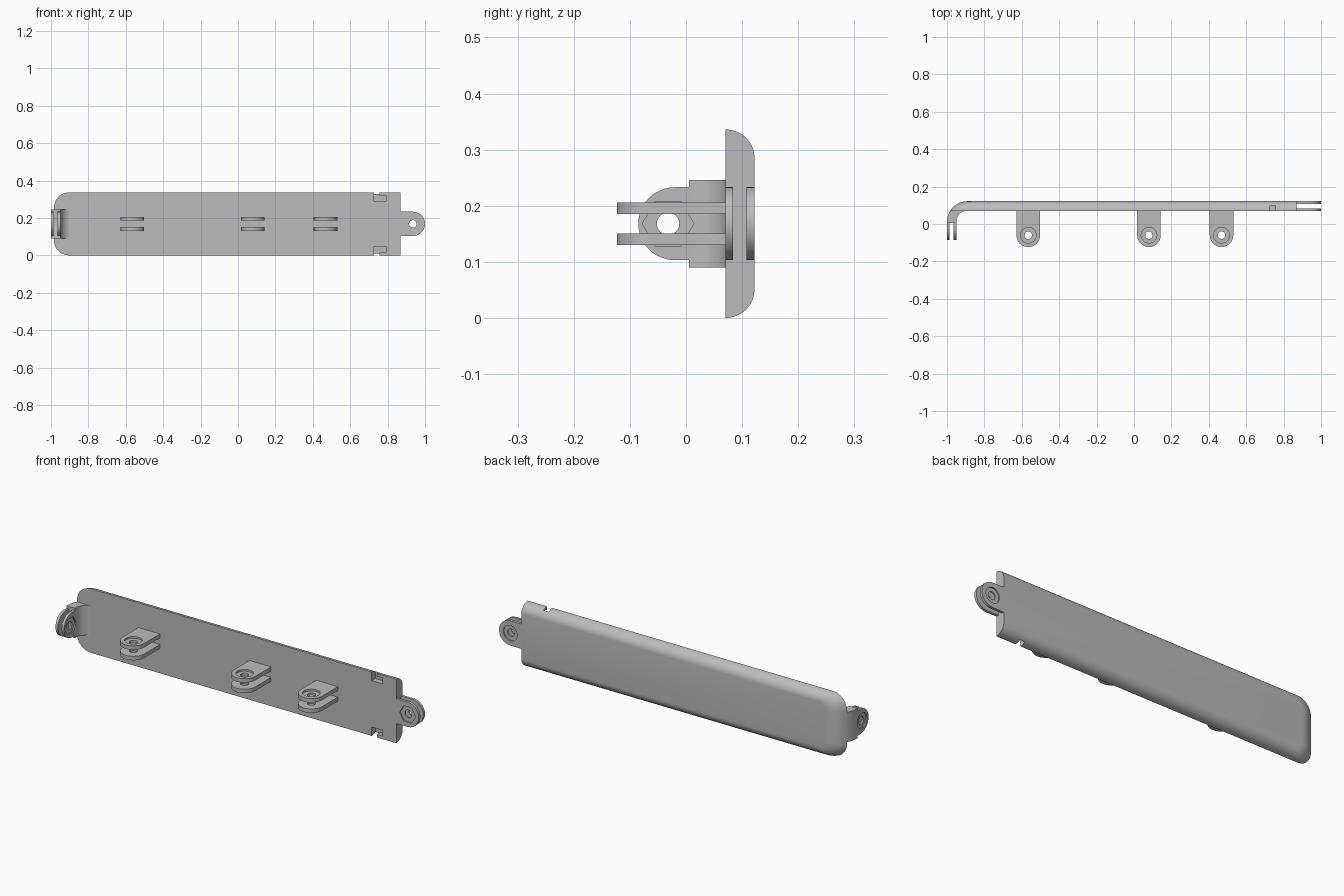
import bpy, bmesh, math
from mathutils import Matrix, Vector

cube = bpy.data.objects.get("Cube")
if cube:
    bpy.data.objects.remove(cube)

grey = bpy.data.materials.new("plain grey")
grey.use_nodes = True
COLOR = (0.5, 0.5, 0.5, 1)
grey.diffuse_color = COLOR
grey.node_tree.nodes["Principled BSDF"].inputs["Base Color"].default_value = COLOR

X, Y, Z = Vector((1, 0, 0)), Vector((0, 1, 0)), Vector((0, 0, 1))
MID = 0.168          # mid height of the plate
HEIGHT = 0.336
FRONT, BACK = 0.07, 0.122


def arc(cx, cy, r, a0, a1, n):
    """Points on an arc, angles in degrees."""
    angles = [math.radians(a0 + (a1 - a0) * i / n) for i in range(n + 1)]
    return [(cx + r * math.cos(a), cy + r * math.sin(a)) for a in angles]


def loft(name, loops):
    """Closed solid through a list of matching loops."""
    bm = bmesh.new()
    rings = [[bm.verts.new(p) for p in loop] for loop in loops]
    bm.faces.new(rings[0])
    bm.faces.new(rings[-1])
    n = len(rings[0])
    for a, b in zip(rings, rings[1:]):
        for i in range(n):
            j = (i + 1) % n
            bm.faces.new((a[i], a[j], b[j], b[i]))
    bmesh.ops.recalc_face_normals(bm, faces=bm.faces)
    mesh = bpy.data.meshes.new(name)
    bm.to_mesh(mesh)
    bm.free()
    mesh.materials.append(grey)
    ob = bpy.data.objects.new(name, mesh)
    bpy.context.collection.objects.link(ob)
    return ob


def prism(name, pts, w0, w1, frame):
    """Outline in the u, v plane of a frame, extruded from w0 to w1."""
    o, u, v, w = frame
    return loft(name, [[o + u * a + v * b + w * h for a, b in pts] for h in (w0, w1)])


def cut(body, cutters):
    """Subtract the cutters, bake the result and remove them."""
    for c in cutters:
        c.hide_render = True
        mod = body.modifiers.new("cut", "BOOLEAN")
        mod.operation, mod.solver, mod.object = "DIFFERENCE", "EXACT", c
    graph = bpy.context.evaluated_depsgraph_get()
    mesh = bpy.data.meshes.new_from_object(body.evaluated_get(graph))
    body.modifiers.clear()
    body.data = mesh
    for c in cutters:
        bpy.data.objects.remove(c)


parts = []


def prong(name, frame, radius, root, w0, w1, outer, sides, recess, hole_u=0, also=()):
    """Round-ended ear with a bolt hole and a recess on its outer face."""
    outline = [(-root, -radius)] + arc(0, 0, radius, -90, 90, 24) + [(-root, radius)]
    ear = prism(name, outline, w0, w1, frame)
    depth = (w1 - w0) * 0.45
    face, floor = (w1 + 0.01, w1 - depth) if outer > 0 else (w0 - 0.01, w0 + depth)
    for body in (ear, *also):
        hole = prism("hole_cutter", arc(hole_u, 0, 0.02, 0, 360, 24)[:-1],
                     w0 - 0.005, w1 + 0.005, frame)
        pocket = prism("pocket_cutter", arc(hole_u, 0, recess, 0, 360, sides)[:-1],
                       face, floor, frame)
        if body is ear:
            cut(body, [hole, pocket])
        else:
            bpy.data.objects.remove(hole)
            cut(body, [pocket])
    parts.append(ear)


# Main plate: flat front, rounded back edges and left end
END = 0.87
loops = []
for i in range(11):
    a = math.pi / 2 * i / 10
    y = FRONT + (BACK - FRONT) * math.sin(a)
    inset = 0.05 * (1 - math.cos(a))
    left = -0.89 - math.sqrt(max(0, 0.11 ** 2 - (y - 0.012) ** 2))
    r = 0.08 - inset * 0.8
    top, low = HEIGHT - inset, inset
    pts = [(END, top)] + arc(left + r, top - r, r, 90, 180, 10)
    pts += arc(left + r, low + r, r, 180, 270, 10) + [(END, low)]
    loops.append([(x, y, z) for x, z in pts])
plate = loft("main_plate", loops)

# L-shaped latch notches in the top and bottom edges
notches = []
for s in (1, -1):
    shape = [(0.727, 0.122), (0.79, 0.122), (0.79, 0.153), (0.757, 0.153),
             (0.757, 0.2), (0.727, 0.2)]
    frame = (Vector((0, 0, MID)), X, Z * s, Y)
    notches.append(prism("notch_cutter", shape, 0.05, 0.1, frame))
cut(plate, notches)
parts.append(plate)

# Curved arm at the left end
curve = [(-1, 0.005)] + arc(-0.89, 0.012, 0.11, 180, 147, 10)
curve += arc(-0.89, 0.012, 0.06, 90, 180, 20) + [(-0.95, 0.005)]
arm = prism("curved_arm", curve, 0.09, 0.246, (Vector(), X, Y, Z))
parts.append(arm)

# Forked ears on the arm
fork = (Vector((0, -0.02, MID)), -Y, Z, X)
prong("arm_ear_inner", fork, 0.065, 0.025, -0.964, -0.95, 1, 6, 0.046, 0.012, (arm,))
prong("arm_ear_outer", fork, 0.065, 0.025, -1.0, -0.986, -1, 32, 0.04, 0.012, (arm,))

# Forked ears at the right end
fork = (Vector((0.935, 0, MID)), X, Z, Y)
prong("end_ear_front", fork, 0.065, 0.065, FRONT, 0.084, -1, 6, 0.046)
prong("end_ear_back", fork, 0.065, 0.065, 0.108, BACK, 1, 32, 0.04)

# Three pairs of lugs on the front
for label, x in (("right", -0.565), ("middle", 0.08), ("left", 0.468)):
    fork = (Vector((x, -0.06, 0)), -Y, X, Z)
    prong(label + "_lug_lower", fork, 0.063, 0.13, 0.13, 0.151, -1, 6, 0.046)
    prong(label + "_lug_upper", fork, 0.063, 0.13, 0.185, 0.206, 1, 32, 0.042)

# Smooth the curves, keep the edges sharp
bpy.ops.object.select_all(action="DESELECT")
for ob in parts:
    ob.select_set(True)
bpy.context.view_layer.objects.active = plate
bpy.ops.object.shade_smooth_by_angle(angle=math.radians(30))
